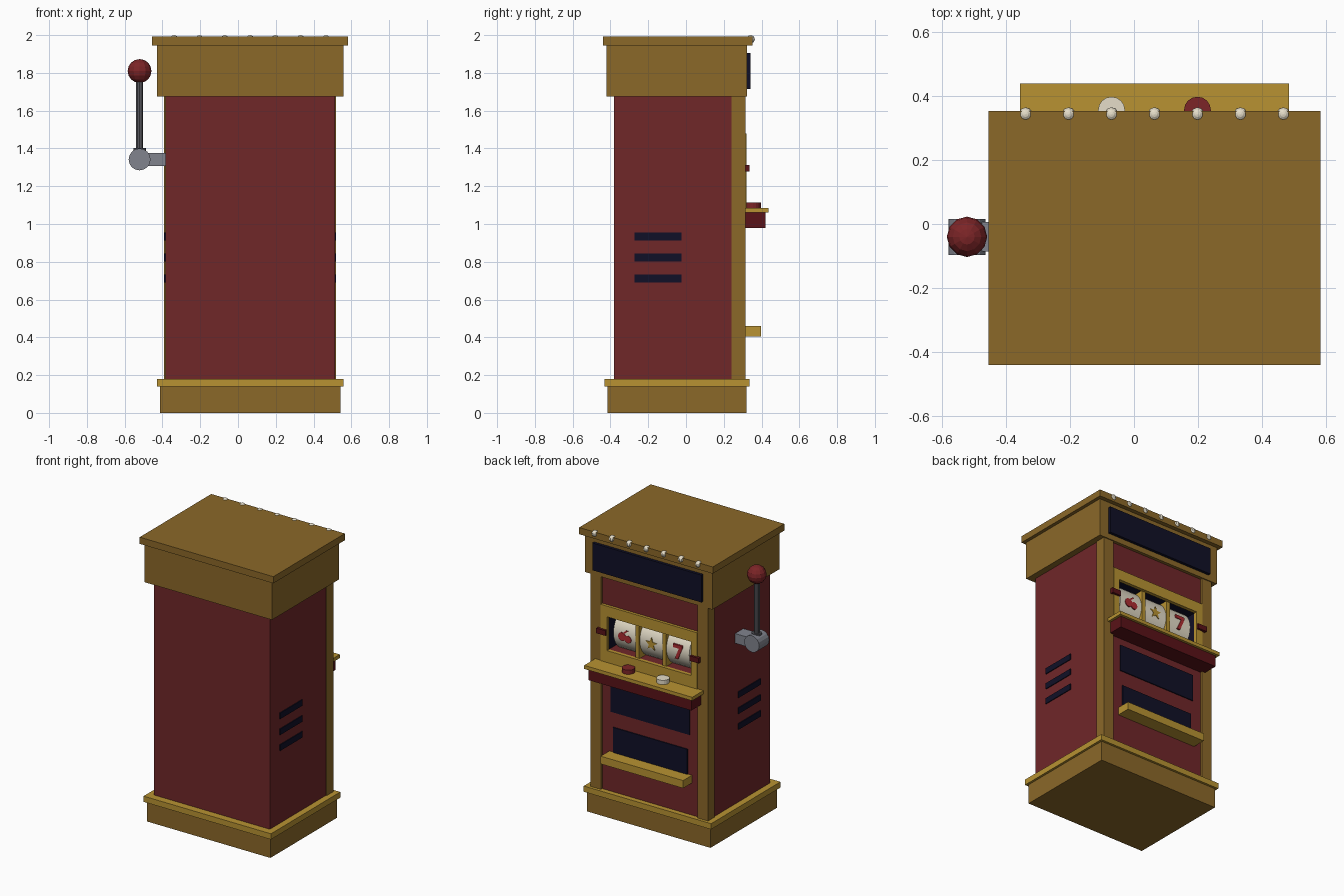
import bpy, bmesh, math
from mathutils import Matrix

if "Cube" in bpy.data.objects:
    bpy.data.objects.remove(bpy.data.objects["Cube"])

CX = 0.064  # cabinet centre line


def mat(name, r, g, b):
    m = bpy.data.materials.new(name)
    m.diffuse_color = (r, g, b, 1)
    m.use_nodes = True
    m.node_tree.nodes["Principled BSDF"].inputs["Base Color"].default_value = m.diffuse_color
    return m


RED = mat("cabinet red", 0.16, 0.02, 0.022)
DARK_RED = mat("dark red", 0.10, 0.006, 0.009)
BALL_RED = mat("knob red", 0.20, 0.018, 0.02)
SYMBOL_RED = mat("symbol red", 0.42, 0.025, 0.03)
BRONZE = mat("dark gold", 0.26, 0.14, 0.022)
GOLD = mat("bright gold", 0.48, 0.29, 0.032)
NAVY = mat("dark navy", 0.005, 0.005, 0.02)
CREAM = mat("cream", 0.78, 0.72, 0.58)
STEEL = mat("steel grey", 0.22, 0.23, 0.27)
IRON = mat("dark grey", 0.10, 0.10, 0.115)


def finish(name, bm, m):
    bmesh.ops.recalc_face_normals(bm, faces=bm.faces)
    me = bpy.data.meshes.new(name)
    bm.to_mesh(me)
    bm.free()
    me.materials.append(m)
    ob = bpy.data.objects.new(name, me)
    bpy.context.collection.objects.link(ob)
    return ob


def box(name, x, y, z, m):
    bm = bmesh.new()
    size = [b - a for a, b in (x, y, z)]
    mid = [(a + b) / 2 for a, b in (x, y, z)]
    bmesh.ops.create_cube(bm, size=1, matrix=Matrix.Translation(mid) @ Matrix.Diagonal((*size, 1)))
    return finish(name, bm, m)


def cbox(name, half, y, z, m):
    """Box centred on the cabinet's centre line."""
    return box(name, (CX - half, CX + half), y, z, m)


def pair(name, inner, outer, y, z, m):
    """Two boxes mirrored about the centre line."""
    box("left_" + name, (CX - outer, CX - inner), y, z, m)
    box("right_" + name, (CX + inner, CX + outer), y, z, m)


def cyl(name, centre, r, length, axis, sides, m):
    bm = bmesh.new()
    rot = {"x": Matrix.Rotation(math.pi / 2, 4, "Y"), "y": Matrix.Rotation(math.pi / 2, 4, "X"),
           "z": Matrix.Identity(4)}[axis]
    bmesh.ops.create_cone(bm, cap_ends=True, segments=sides, radius1=r, radius2=r, depth=length,
                          matrix=Matrix.Translation(centre) @ rot)
    return finish(name, bm, m)


def ball(name, centre, r, u, v, m):
    bm = bmesh.new()
    bmesh.ops.create_uvsphere(bm, u_segments=u, v_segments=v, radius=r, matrix=Matrix.Translation(centre))
    return finish(name, bm, m)


def plate(name, pts, x, z, y0, y1, m):
    """Outline as seen from the display side, extruded along y."""
    bm = bmesh.new()
    f = bm.faces.new([bm.verts.new((x - u, y0, z + v)) for u, v in pts])
    ext = bmesh.ops.extrude_face_region(bm, geom=[f])["geom"]
    bmesh.ops.translate(bm, vec=(0, y1 - y0, 0), verts=[e for e in ext if isinstance(e, bmesh.types.BMVert)])
    return finish(name, bm, m)


# Base and crown
cbox("base", 0.478, (-0.415, 0.32), (0, 0.14), BRONZE)
cbox("base_lip", 0.494, (-0.432, 0.336), (0.14, 0.18), GOLD)
cbox("crown", 0.494, (-0.42, 0.322), (1.675, 1.945), BRONZE)
cbox("top_slab", 0.518, (-0.44, 0.352), (1.945, 1.992), BRONZE)
cbox("marquee_panel", 0.423, (0.315, 0.342), (1.714, 1.905), NAVY)
for i in range(7):
    ball(f"bulb_{i + 1}", (CX + (i - 3) * 0.134, 0.342, 1.978), 0.022, 10, 8, CREAM)

# Cabinet body with the reel cavity cut out
body = cbox("cabinet_body", 0.449, (-0.38, 0.30), (0.16, 1.69), RED)
body.data.materials.append(NAVY)
cutter = cbox("reel_cavity_cutter", 0.33, (0.06, 0.5), (1.165, 1.41), RED)
cutter.hide_render = True
mod = body.modifiers.new("cavity", "BOOLEAN")
mod.object, mod.operation, mod.solver = cutter, "DIFFERENCE", "EXACT"
bpy.context.view_layer.objects.active = body
bpy.ops.object.modifier_apply(modifier="cavity")
bpy.data.objects.remove(cutter)
for p in body.data.polygons:  # navy walls, red floor
    c = p.center
    inside = abs(c.x - CX) < 0.34 and 0.05 < c.y < 0.295 and 1.15 < c.z < 1.42
    p.material_index = 1 if inside and p.normal.z < 0.5 else 0

# Front corner posts and side vents
pair("corner_post", 0.375, 0.455, (0.24, 0.315), (0.17, 1.68), BRONZE)
for i, z in enumerate((0.711, 0.822, 0.934)):
    pair(f"vent_{i + 1}", 0.44, 0.455, (-0.272, -0.024), (z - 0.021, z + 0.021), NAVY)

# Reel window frame
F = (0.295, 0.32)
cbox("window_frame_top", 0.375, F, (1.405, 1.48), GOLD)
cbox("window_frame_bottom", 0.375, F, (1.07, 1.168), GOLD)
pair("window_frame_side", 0.325, 0.375, F, (1.168, 1.405), GOLD)
pair("payline_marker", 0.327, 0.397, (0.31, 0.336), (1.277, 1.313), DARK_RED)

# Reels and dividers
RZ = 1.29
for i, side in enumerate((1, 0, -1)):
    reel = cyl(f"reel_{i + 1}", (CX + side * 0.205, 0.145, RZ), 0.148, 0.178, "x", 32, CREAM)
    for p in reel.data.polygons:
        p.use_smooth = len(p.vertices) == 4
pair("reel_divider", 0.09, 0.118, (0.06, 0.298), (1.165, 1.41), GOLD)

# Reel symbols
S = (0.284, 0.2955)


def circle(u, v, r, n=12):
    return [(u + r * math.cos(2 * math.pi * k / n), v + r * math.sin(2 * math.pi * k / n)) for k in range(n)]


plate("cherry_a", circle(-0.022, -0.008, 0.03), CX + 0.205, RZ, *S, SYMBOL_RED)
plate("cherry_b", circle(0.024, -0.016, 0.026), CX + 0.205, RZ, *S, SYMBOL_RED)
plate("cherry_stem", [(-0.026, 0.01), (-0.01, 0.01), (0.024, 0.04), (0.008, 0.04)],
      CX + 0.205, RZ, *S, SYMBOL_RED)
star = [((0.045 if k % 2 == 0 else 0.02) * math.sin(math.pi * k / 5),
         (0.045 if k % 2 == 0 else 0.02) * math.cos(math.pi * k / 5)) for k in range(10)]
plate("star_symbol", star, CX, RZ, *S, GOLD)
plate("bent_bar_symbol", [(-0.036, 0.05), (0.036, 0.05), (0.036, 0.03), (0.002, -0.05), (-0.022, -0.05),
                          (0.01, 0.026), (-0.036, 0.026)], CX - 0.205, RZ, *S, SYMBOL_RED)

# Control shelf with buttons
cbox("shelf", 0.40, (0.29, 0.42), (0.98, 1.06), DARK_RED)
cbox("shelf_top", 0.419, (0.29, 0.438), (1.06, 1.085), GOLD)
cyl("red_button", (CX + 0.134, 0.355, 1.097), 0.042, 0.036, "z", 16, BALL_RED)
cyl("white_button", (CX - 0.134, 0.355, 1.097), 0.042, 0.036, "z", 16, CREAM)

# Lower panels and coin tray
cbox("upper_belly_panel", 0.306, (0.29, 0.307), (0.74, 0.93), NAVY)
cbox("lower_belly_panel", 0.288, (0.29, 0.307), (0.43, 0.635), NAVY)
cbox("coin_tray", 0.32, (0.29, 0.397), (0.405, 0.459), GOLD)

# Pull lever
LX, LY = -0.521, -0.04
box("lever_arm", (LX, -0.38), (LY - 0.046, LY + 0.046), (1.307, 1.375), STEEL)
cyl("lever_hub", (LX, LY, 1.342), 0.058, 0.112, "y", 16, STEEL)
cyl("lever_collar", (LX, LY, 1.385), 0.033, 0.034, "z", 12, IRON)
cyl("lever_rod", (LX, LY, 1.58), 0.02, 0.38, "z", 10, IRON)
ball("lever_knob", (LX, LY, 1.81), 0.063, 12, 8, BALL_RED)
